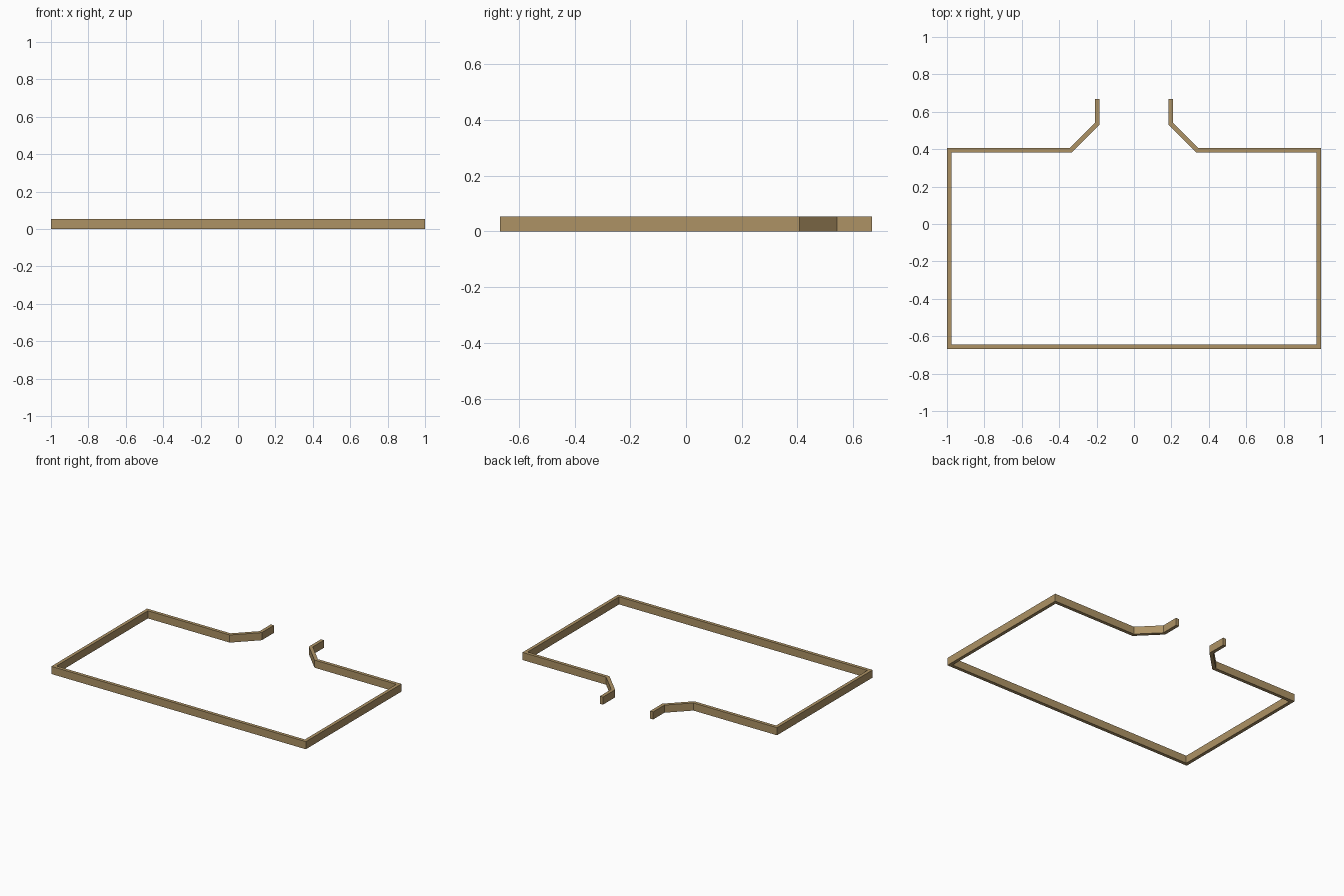
import bpy, bmesh
from mathutils import Vector

if "Cube" in bpy.data.objects:
    bpy.data.objects.remove(bpy.data.objects["Cube"])

HEIGHT = 0.054
THICK = 0.024

# Outer outline of the right half, from front centre to the neck tip
path = [Vector(p) for p in [(0, -0.667), (1, -0.667), (1, 0.407),
                            (0.343, 0.407), (0.209, 0.541), (0.209, 0.667)]]


def inset(points, dist):
    """Offset an open path to its left with mitred corners."""
    dirs = [(b - a).normalized() for a, b in zip(points, points[1:])]
    normals = [Vector((-d.y, d.x)) for d in dirs]
    result = []
    for i, p in enumerate(points):
        n0 = normals[max(i - 1, 0)]
        n1 = normals[min(i, len(normals) - 1)]
        result.append(p + (n0 + n1) * dist / (1 + n0.dot(n1)))
    return result


# Tan wall material
tan = bpy.data.materials.new("tan_wall")
tan.diffuse_color = (0.42, 0.29, 0.13, 1)
tan.use_nodes = True
tan.node_tree.nodes["Principled BSDF"].inputs["Base Color"].default_value = tan.diffuse_color

# Wall strip: a four-cornered section swept along the outline
bm = bmesh.new()
rings = []
for o, i in zip(path, inset(path, THICK)):
    rings.append([bm.verts.new((p.x, p.y, z))
                  for p, z in ((o, 0), (o, HEIGHT), (i, HEIGHT), (i, 0))])
for a, b in zip(rings, rings[1:]):
    for k in range(4):
        m = (k + 1) % 4
        bm.faces.new((a[k], b[k], b[m], a[m]))
bm.faces.new(rings[-1])  # neck end cap
bmesh.ops.recalc_face_normals(bm, faces=bm.faces)
mesh = bpy.data.meshes.new("perimeter_wall")
bm.to_mesh(mesh)
bm.free()
mesh.materials.append(tan)

# Mirror to the left half, welded at the front centre
wall = bpy.data.objects.new("perimeter_wall", mesh)
bpy.context.collection.objects.link(wall)
mirror = wall.modifiers.new("mirror", 'MIRROR')
mirror.use_axis[0] = True
mirror.use_clip = True
